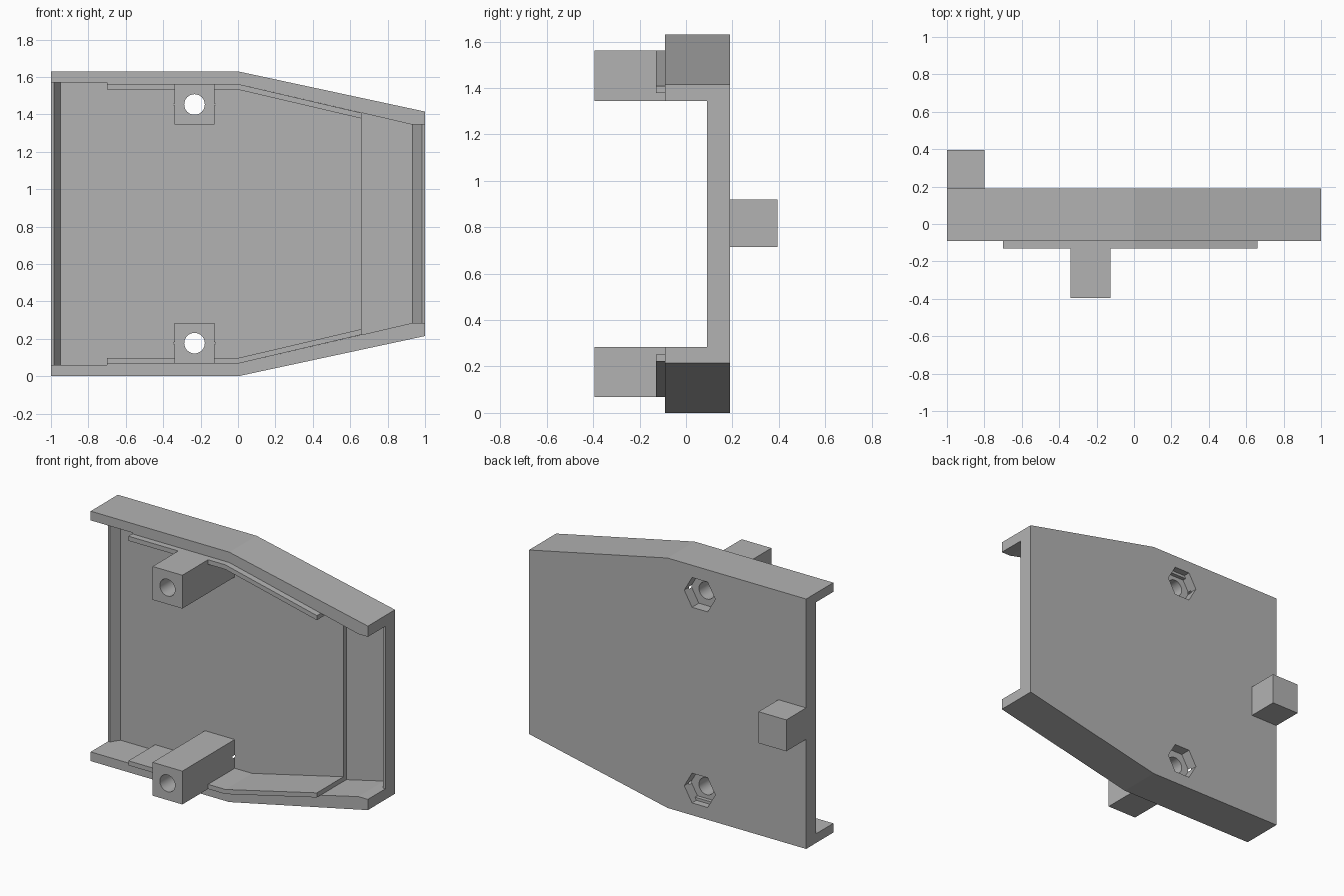
import bpy, bmesh, math
from mathutils import Vector

cube = bpy.data.objects.get("Cube")
if cube:
    bpy.data.objects.remove(cube, do_unlink=True)

GREY = (0.45, 0.45, 0.45, 1)
mat = bpy.data.materials.new("plain_grey")
mat.use_nodes = True
mat.diffuse_color = GREY
mat.node_tree.nodes["Principled BSDF"].inputs["Base Color"].default_value = GREY

MID = 0.815                       # height of the mirror plane
FRONT, BACK, FLOOR = -0.09, 0.19, 0.145


def prism(name, points, offset):
    """Extrude a closed outline along the offset vector."""
    bm = bmesh.new()
    face = bm.faces.new([bm.verts.new(p) for p in points])
    out = bmesh.ops.extrude_face_region(bm, geom=[face])
    moved = [v for v in out["geom"] if isinstance(v, bmesh.types.BMVert)]
    bmesh.ops.translate(bm, verts=moved, vec=Vector(offset))
    bmesh.ops.recalc_face_normals(bm, faces=bm.faces)
    mesh = bpy.data.meshes.new(name)
    bm.to_mesh(mesh)
    bm.free()
    mesh.materials.append(mat)
    obj = bpy.data.objects.new(name, mesh)
    bpy.context.collection.objects.link(obj)
    return obj


def upright(name, outline, y0, y1, side=1):
    """Outline in x and distance from the mirror plane, extruded in depth."""
    return prism(name, [(x, y0, MID + side * h) for x, h in outline], (0, y1 - y0, 0))


def box(name, x0, x1, y0, y1, h0, h1, side=1):
    return upright(name, [(x0, h0), (x1, h0), (x1, h1), (x0, h1)], y0, y1, side)


def disc(radius, sides, x, h):
    return [(x + radius * math.cos(math.tau * i / sides),
             h + radius * math.sin(math.tau * i / sides)) for i in range(sides)]


def boolean(obj, cutter, operation):
    mod = obj.modifiers.new("cut", "BOOLEAN")
    mod.operation, mod.solver, mod.object = operation, "EXACT", cutter
    bpy.context.view_layer.objects.active = obj
    bpy.ops.object.modifier_apply(modifier=mod.name)


outer_edge = [(-1, 0.815), (0, 0.815), (1, 0.6)]
inner_edge = [(-1, 0.755), (-0.7, 0.755), (-0.7, 0.7475), (0, 0.7475), (0.932, 0.53), (1, 0.53)]
step_edge = [(-0.7, 0.7475), (0, 0.7475), (0.66, 0.593)]

# Back plate: sloped end lips, main floor and a deeper pocket
profile = [(-1, BACK), (-1, 0.09), (-0.985, 0.09), (-0.95, FLOOR), (0.66, FLOOR),
           (0.66, 0.175), (0.932, 0.175), (0.983, 0.09), (1, 0.09), (1, BACK)]
plate = prism("back_plate", [(x, y, MID - 0.8) for x, y in profile], (0, 0, 1.6))
wide = [(x * 1.1 if abs(x) == 1 else x, h) for x, h in inner_edge]
clip = upright("plate_outline", wide + [(x, -h) for x, h in reversed(wide)], -0.5, 0.5)
boolean(plate, clip, "INTERSECT")
bpy.data.objects.remove(clip, do_unlink=True)

for side, label in ((1, "top"), (-1, "bottom")):
    # Side wall and the raised step lining it
    upright(label + "_wall", outer_edge + inner_edge[::-1], FRONT, BACK, side)
    lining = step_edge + [(x, h - 0.03) for x, h in reversed(step_edge)]
    upright(label + "_step", lining, -0.13, FLOOR, side)

    # Screw post with a through hole and a nut recess at the back
    post = box(label + "_screw_post", -0.34, -0.125, -0.395, FLOOR, 0.53, 0.7475, side)
    centre = (-0.2325, 0.638)
    hole = upright("hole_cutter", disc(0.055, 32, *centre), -0.6, 0.5, side)
    nut = upright("nut_cutter", disc(0.112, 6, *centre), 0.12, 0.5, side)
    for part in (post, plate):
        boolean(part, nut, "DIFFERENCE")
        boolean(part, hole, "DIFFERENCE")
    for cutter in (hole, nut):
        bpy.data.objects.remove(cutter, do_unlink=True)

# Square peg on the back
box("back_peg", -1, -0.8, BACK, 0.395, -0.1, 0.105)

# Smooth only the round holes
for obj in bpy.context.collection.objects:
    if obj.name.endswith("post") or obj.name == "back_plate":
        bpy.ops.object.select_all(action="DESELECT")
        obj.select_set(True)
        bpy.context.view_layer.objects.active = obj
        bpy.ops.object.shade_smooth_by_angle(angle=math.radians(25))
